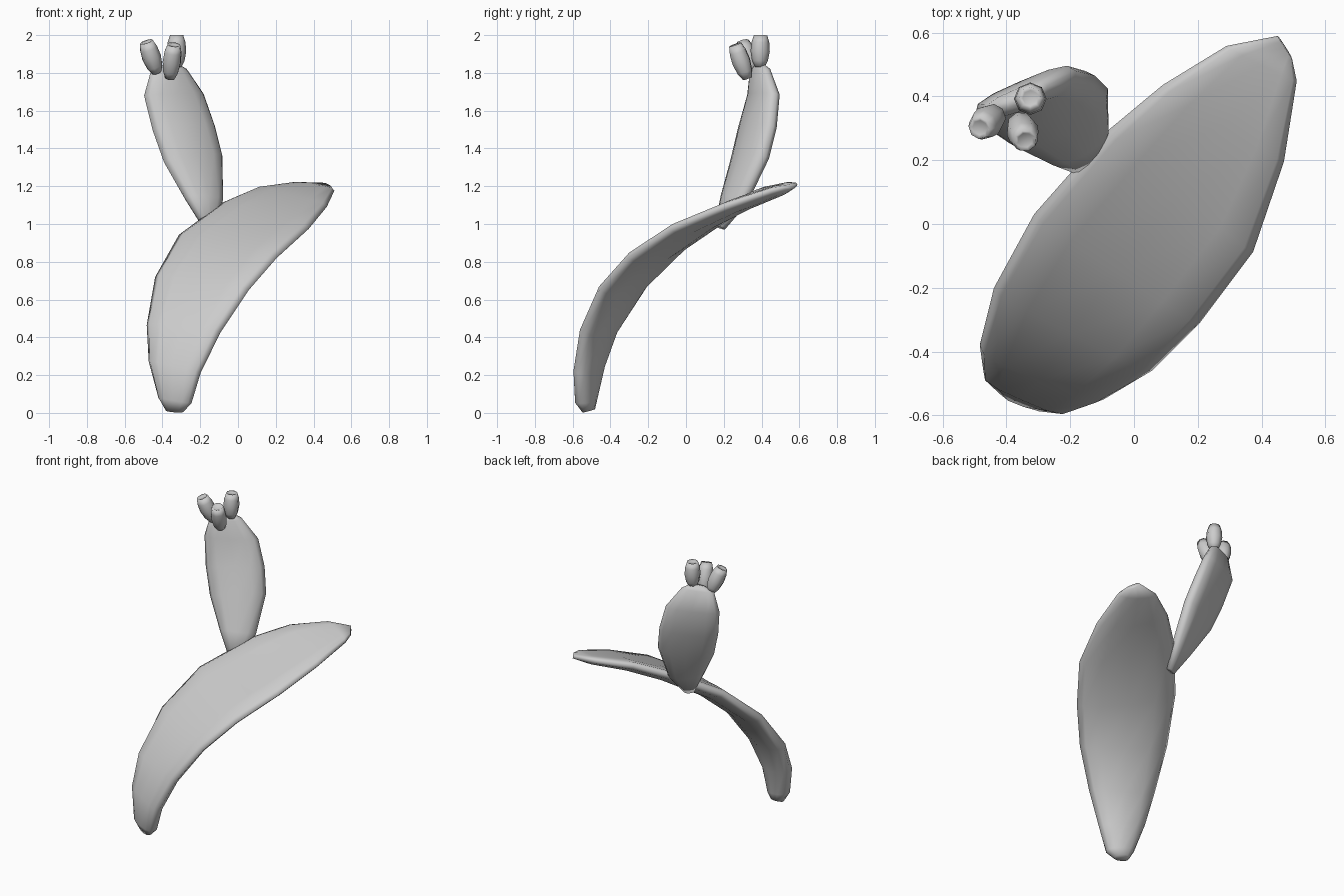
import bpy, bmesh, math
from mathutils import Vector

if "Cube" in bpy.data.objects:
    bpy.data.objects.remove(bpy.data.objects["Cube"])

SIDES = 12


def finish(bm, name):
    bmesh.ops.recalc_face_normals(bm, faces=bm.faces)
    me = bpy.data.meshes.new(name)
    bm.to_mesh(me)
    bm.free()
    for p in me.polygons:
        p.use_smooth = True
    ob = bpy.data.objects.new(name, me)
    bpy.context.collection.objects.link(ob)
    return ob


def skin(bm, rings):
    n = len(rings[0])
    for a, b in zip(rings, rings[1:]):
        for i in range(n):
            j = (i + 1) % n
            bm.faces.new((a[i], a[j], b[j], b[i]))
    bm.faces.new(rings[0])
    bm.faces.new(rings[-1])


def pad(name, rows, cup):
    """Loft a rounded flat section between paired left/right edge points."""
    L = [Vector(r[0]) for r in rows]
    R = [Vector(r[1]) for r in rows]
    mid = [(a + b) / 2 for a, b in zip(L, R)]
    bm, rings = bmesh.new(), []
    for k, row in enumerate(rows):
        half = (R[k] - L[k]) / 2
        along = mid[min(k + 1, len(mid) - 1)] - mid[max(k - 1, 0)]
        normal = half.cross(along).normalized()
        ring = []
        for i in range(SIDES):
            t = 2 * math.pi * i / SIDES
            c, s = math.cos(t), math.sin(t)
            u = math.copysign(abs(c) ** 0.85, c)
            v = math.copysign(abs(s) ** 0.8, s) * row[2] / 2
            bend = cup * half.length * (0.5 - u * u)
            ring.append(bm.verts.new(mid[k] + half * u - normal * (v + bend)))
        rings.append(ring)
    skin(bm, rings)
    return finish(bm, name)


# Large arching pad: left edge, right edge, thickness
pad("large_pad", [
    ((-0.38, -0.50, 0.015), (-0.29, -0.53, 0.005), 0.06),
    ((-0.42, -0.50, 0.08), (-0.245, -0.56, 0.05), 0.10),
    ((-0.47, -0.45, 0.27), (-0.195, -0.57, 0.21), 0.11),
    ((-0.48, -0.37, 0.46), (-0.09, -0.54, 0.42), 0.11),
    ((-0.435, -0.19, 0.71), (0.06, -0.45, 0.64), 0.10),
    ((-0.31, 0.04, 0.93), (0.21, -0.30, 0.81), 0.10),
    ((-0.08, 0.30, 1.10), (0.375, -0.08, 0.96), 0.09),
    ((0.09, 0.44, 1.175), (0.47, 0.20, 1.08), 0.08),
    ((0.29, 0.56, 1.205), (0.51, 0.45, 1.17), 0.06),
    ((0.45, 0.59, 1.21), (0.495, 0.52, 1.19), 0.03),
], 0.10)

# Small upright pad
pad("small_pad", [
    ((-0.18, 0.16, 0.985), (-0.12, 0.20, 0.98), 0.05),
    ((-0.275, 0.195, 1.14), (-0.08, 0.31, 1.12), 0.09),
    ((-0.39, 0.25, 1.33), (-0.08, 0.42, 1.36), 0.11),
    ((-0.45, 0.29, 1.50), (-0.12, 0.46, 1.52), 0.11),
    ((-0.495, 0.34, 1.68), (-0.18, 0.475, 1.69), 0.10),
    ((-0.46, 0.35, 1.81), (-0.27, 0.43, 1.82), 0.07),
    ((-0.40, 0.37, 1.84), (-0.32, 0.40, 1.85), 0.03),
], -0.06)


# Barrel-shaped fruits with a dimpled crown
def fruit(name, base, top):
    base, top = Vector(base), Vector(top)
    axis = top - base
    q = axis.to_track_quat('Z', 'Y')
    bm, rings = bmesh.new(), []
    for h, r in ((0, 0.025), (0.2, 0.042), (0.5, 0.051), (0.78, 0.047),
                 (1.0, 0.035), (0.96, 0.024)):
        rings.append([bm.verts.new(base + axis * h + q @ Vector(
            (r * math.cos(i * math.pi / 4), r * math.sin(i * math.pi / 4), 0)))
            for i in range(8)])
    skin(bm, rings)
    return finish(bm, name)


for n, (b, t) in enumerate((
        ((-0.43, 0.345, 1.80), (-0.485, 0.30, 1.965)),
        ((-0.36, 0.325, 1.77), (-0.34, 0.26, 1.95)),
        ((-0.325, 0.39, 1.83), (-0.325, 0.395, 2.0)))):
    fruit(f"fruit_{n + 1}", b, t)
